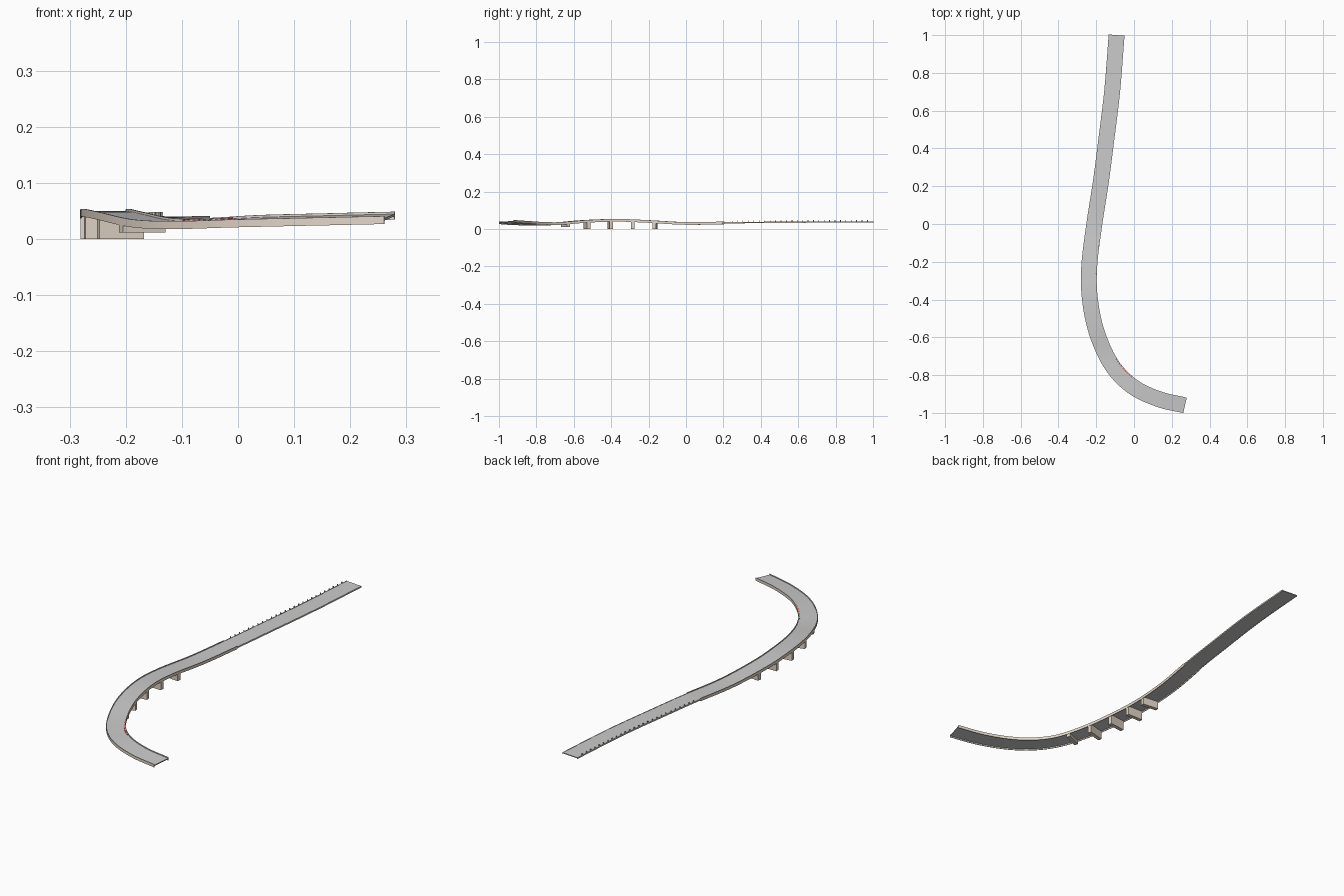
import bpy, bmesh, math
from mathutils import Vector

if "Cube" in bpy.data.objects:
    bpy.data.objects.remove(bpy.data.objects["Cube"])


def material(name, rgb):
    m = bpy.data.materials.new(name)
    m.diffuse_color = (*rgb, 1)
    m.use_nodes = True
    m.node_tree.nodes["Principled BSDF"].inputs["Base Color"].default_value = m.diffuse_color
    return m


concrete = material("concrete", (0.76, 0.67, 0.58))
red = material("red_paint", (0.75, 0.08, 0.06))
white = material("white_paint", (0.9, 0.9, 0.9))

# Road centre line: x, y, deck height, cross slope (rise of the +x / inner edge)
PATH = [(0.270, -0.960, 0.041, 0.004), (0.140, -0.930, 0.038, 0.004),
        (0.015, -0.875, 0.035, 0.004), (-0.080, -0.795, 0.031, 0.003),
        (-0.150, -0.690, 0.032, 0.001), (-0.207, -0.540, 0.044, 0.0),
        (-0.236, -0.370, 0.050, 0.0), (-0.236, -0.210, 0.044, 0.0),
        (-0.210, 0.000, 0.033, 0.0), (-0.176, 0.220, 0.036, 0.0),
        (-0.150, 0.420, 0.038, 0.0), (-0.116, 0.700, 0.040, 0.0),
        (-0.092, 1.000, 0.040, 0.0)]
HALF = 0.042
STEPS = 10


def spline(t):
    """Catmull-Rom point at parameter t (0 .. len(PATH)-1)."""
    n = len(PATH) - 1
    i = min(max(int(t), 0), n - 1)
    f = t - i
    b, c = Vector(PATH[i]), Vector(PATH[i + 1])
    a = Vector(PATH[i - 1]) if i > 0 else 2 * b - c
    d = Vector(PATH[i + 2]) if i + 2 <= n else 2 * c - b
    return 0.5 * (2 * b + (c - a) * f + (2 * a - 5 * b + 4 * c - d) * f * f
                  + (3 * b - a - 3 * c + d) * f ** 3)


def frame(t):
    """Centre, unit vector to the inner side and cross slope."""
    n = len(PATH) - 1
    p = spline(t)
    q = spline(min(t + 0.01, n)) - spline(max(t - 0.01, 0))
    return p.xyz, Vector((q.y, -q.x, 0)).normalized(), p.w


def param_at(y):
    lo, hi = 0.0, len(PATH) - 1.0
    for _ in range(40):
        mid = (lo + hi) / 2
        if spline(mid).y < y:
            lo = mid
        else:
            hi = mid
    return lo


def place(t, u, z):
    c, side, slope = frame(t)
    return c + side * u + Vector((0, 0, z + slope * u / HALF))


def add_sweep(bm, u0, u1, z0, z1, t0, t1, steps, mat=0):
    rings = []
    for k in range(steps + 1):
        t = t0 + (t1 - t0) * k / steps
        rings.append([bm.verts.new(place(t, u, z))
                      for u, z in ((u0, z0), (u1, z0), (u1, z1), (u0, z1))])
    faces = [bm.faces.new(rings[0]), bm.faces.new(rings[-1][::-1])]
    for a, b in zip(rings, rings[1:]):
        for j in range(4):
            k = (j + 1) % 4
            faces.append(bm.faces.new((a[j], b[j], b[k], a[k])))
    for f in faces:
        f.material_index = mat


def finish(name, bm, mats=()):
    bmesh.ops.recalc_face_normals(bm, faces=bm.faces)
    mesh = bpy.data.meshes.new(name)
    bm.to_mesh(mesh)
    bm.free()
    for m in mats:
        mesh.materials.append(m)
    ob = bpy.data.objects.new(name, mesh)
    bpy.context.collection.objects.link(ob)
    return ob


def sweep(name, u0, u1, z0, z1, t0, t1, mats=()):
    bm = bmesh.new()
    add_sweep(bm, u0, u1, z0, z1, t0, t1, max(1, math.ceil((t1 - t0) * STEPS)))
    return finish(name, bm, mats)


END = len(PATH) - 1.0
BREAK = param_at(0.20)

# Asphalt deck
sweep("road_deck", -HALF + 0.003, HALF - 0.003, -0.004, 0.0, 0, END)

# Edge beams: raised parapets on the bend, flush kerbs on the straight
for label, s in (("outer", -1), ("inner", 1)):
    u0, u1 = sorted((s * (HALF - 0.003), s * HALF))
    sweep(label + "_parapet", u0, u1, -0.010, 0.004, 0, BREAK, [concrete])
    sweep(label + "_kerb", u0, u1, -0.006, 0.001, BREAK, END, [concrete])

# Bridge piers across the raised section
for i, (y, bottom) in enumerate(((-0.645, 0.012), (-0.53, 0), (-0.405, 0),
                                 (-0.285, 0), (-0.165, 0))):
    t = param_at(y)
    c, side, _ = frame(t)
    along = Vector((-side.y, side.x, 0)) * 0.009
    bm = bmesh.new()
    lo, hi = [], []
    for a, u in ((-1, -1), (1, -1), (1, 1), (-1, 1)):
        p = c + along * a + side * u * (HALF - 0.001)
        lo.append(bm.verts.new((p.x, p.y, bottom)))
        hi.append(bm.verts.new((p.x, p.y, c.z - 0.004)))
    bm.faces.new(lo)
    bm.faces.new(hi)
    for j in range(4):
        k = (j + 1) % 4
        bm.faces.new((lo[j], lo[k], hi[k], hi[j]))
    finish("pier_%d" % (i + 1), bm, [concrete])

# Red and white striped kerb on the inside of the bend
bm = bmesh.new()
t0, t1, count = param_at(-0.84), param_at(-0.73), 17
for i in range(count):
    a = t0 + (t1 - t0) * i / count
    b = t0 + (t1 - t0) * (i + 1) / count
    add_sweep(bm, HALF - 0.008, HALF - 0.003, 0.0, 0.0025, a, b, 1, i % 2)
finish("striped_kerb", bm, [red, white])

# Row of small marker posts along the straight
bm = bmesh.new()
for i in range(26):
    t = param_at(0.24 + 0.029 * i)
    add_sweep(bm, -HALF, -HALF + 0.003, 0.0, 0.008, t, t + 0.014, 1)
finish("marker_posts", bm, [white])
